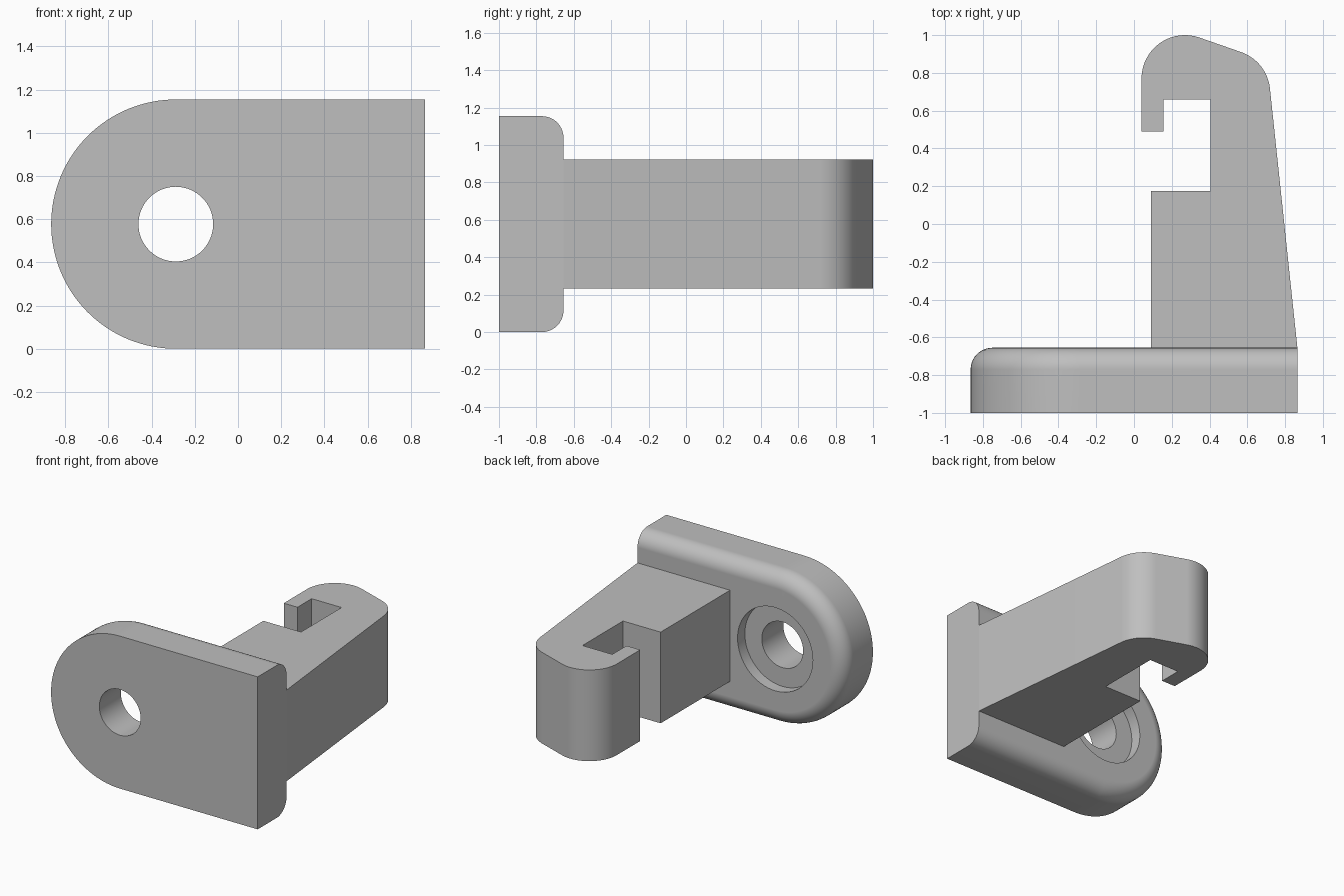
import bpy
import bmesh
from math import sin, cos, pi, atan2

cube = bpy.data.objects.get("Cube")
if cube:
    bpy.data.objects.remove(cube, do_unlink=True)

grey = bpy.data.materials.new("plain grey")
grey.use_nodes = True
colour = (0.52, 0.52, 0.52, 1)
grey.diffuse_color = colour
grey.node_tree.nodes["Principled BSDF"].inputs["Base Color"].default_value = colour

RIGHT, R = 0.865, 0.577          # plate half width, end radius
HX, HZ = R - RIGHT, R            # hole centre
BACK, FILLET = -0.655, 0.115     # back face of the plate, rounded edge


def arc(cx, cy, r, start, end, steps):
    """Points along an arc, both ends included."""
    return [(cx + r * cos(start + (end - start) * i / steps),
             cy + r * sin(start + (end - start) * i / steps))
            for i in range(steps + 1)]


def loft(name, rings):
    """Closed solid through a list of equal-length rings of 3D points."""
    bm = bmesh.new()
    loops = [[bm.verts.new(p) for p in ring] for ring in rings]
    for a, b in zip(loops, loops[1:]):
        for i in range(len(a)):
            j = (i + 1) % len(a)
            bm.faces.new((a[i], a[j], b[j], b[i]))
    bm.faces.new(loops[0])
    bm.faces.new(loops[-1])
    bmesh.ops.recalc_face_normals(bm, faces=bm.faces)
    mesh = bpy.data.meshes.new(name)
    bm.to_mesh(mesh)
    bm.free()
    mesh.materials.append(grey)
    obj = bpy.data.objects.new(name, mesh)
    bpy.context.collection.objects.link(obj)
    return obj


def activate(obj):
    bpy.ops.object.select_all(action='DESELECT')
    obj.select_set(True)
    bpy.context.view_layer.objects.active = obj


def smooth(obj):
    activate(obj)
    bpy.ops.object.shade_smooth_by_angle(angle=pi / 6)
    mod = obj.modifiers.new("flat face normals", 'WEIGHTED_NORMAL')
    mod.keep_sharp = True


# Mounting plate: D-shaped outline, back edge rounded except on the flat side
def plate_ring(y, inset):
    pts = arc(HX, HZ, R - inset, pi / 2, 3 * pi / 2, 64)
    pts += [(RIGHT, inset), (RIGHT, 2 * R - inset)]
    return [(x, y, z) for x, z in pts]


rings = [plate_ring(-1, 0)]
for a, s in arc(0, 0, FILLET, 0, pi / 2, 10):
    rings.append(plate_ring(BACK - FILLET + s, FILLET - a))
plate = loft("mounting_plate", rings)

# Screw hole with a shallow counterbore on the back
hole_steps = [(-1.1, 0.173), (BACK - 0.087, 0.173),
              (BACK - 0.087, 0.315), (BACK + 0.1, 0.315)]
cutter = loft("screw_hole_cutter",
              [[(x, y, z) for x, z in arc(HX, HZ, r, 0, 2 * pi, 64)[:-1]]
               for y, r in hole_steps])
cutter.hide_render = True
cut = plate.modifiers.new("screw hole", 'BOOLEAN')
cut.operation = 'DIFFERENCE'
cut.solver = 'EXACT'
cut.object = cutter
activate(plate)
bpy.ops.object.modifier_apply(modifier=cut.name)
bpy.data.objects.remove(cutter, do_unlink=True)
smooth(plate)

# Hooked arm: profile with a slot, rounded tip and a tapered outer side
tip = atan2(0.945, 0.328)
side = atan2(0.105, 0.9945)
profile = [(0.09, BACK), (0.09, 0.175), (0.405, 0.175), (0.405, 0.66),
           (0.155, 0.66), (0.155, 0.49), (0.04, 0.49)]
profile += arc(0.27, 0.77, 0.23, pi, tip, 20)
profile += arc(0.491, 0.693, 0.23, tip, side, 14)
profile.append((RIGHT, BACK))
arm = loft("hook_arm", [[(x, y, z) for x, y in profile]
                        for z in (R - 0.345, R + 0.345)])
smooth(arm)
